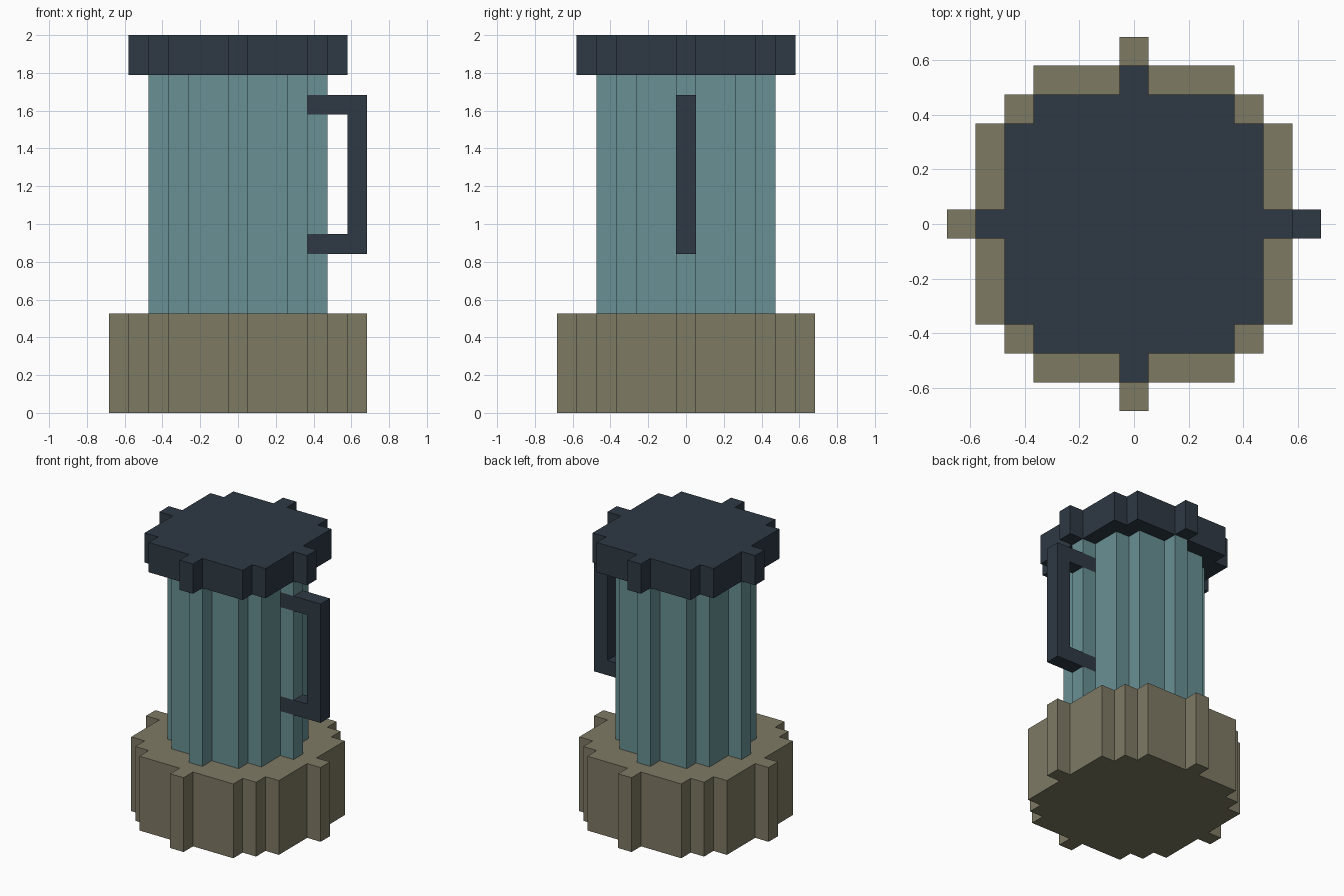
import bpy, bmesh

if "Cube" in bpy.data.objects:
    bpy.data.objects.remove(bpy.data.objects["Cube"])

U = 2 / 19  # block size: the model is 19 blocks tall


def material(name, srgb):
    mat = bpy.data.materials.new(name)
    mat.diffuse_color = [(c / 255) ** 2.2 for c in srgb] + [1]
    mat.use_nodes = True
    mat.node_tree.nodes["Principled BSDF"].inputs["Base Color"].default_value = mat.diffuse_color
    return mat


def disc(radius, z0, z1):
    """Blocks of a stepped cylinder between two layers."""
    r = range(-radius, radius + 1)
    return {(x, y, z) for x in r for y in r for z in range(z0, z1)
            if x * x + y * y <= radius * radius}


def build(name, blocks, mat):
    """Skin the outside of a set of blocks, merging coplanar faces."""
    bm = bmesh.new()
    for b in blocks:
        for axis in range(3):
            for side in (-1, 1):
                near = list(b)
                near[axis] += side
                if tuple(near) in blocks:
                    continue
                corners = []
                for s, t in ((-1, -1), (1, -1), (1, 1), (-1, 1)):
                    p = [b[0], b[1], b[2] + 0.5]
                    p[axis] += side / 2
                    p[(axis + 1) % 3] += s / 2
                    p[(axis + 2) % 3] += t / 2
                    corners.append(bm.verts.new([c * U for c in p]))
                bm.faces.new(corners if side > 0 else corners[::-1])
    bmesh.ops.remove_doubles(bm, verts=bm.verts[:], dist=U / 100)
    bmesh.ops.dissolve_limit(bm, angle_limit=0.02, verts=bm.verts[:], edges=bm.edges[:])
    mesh = bpy.data.meshes.new(name)
    bm.to_mesh(mesh)
    bm.free()
    mesh.materials.append(mat)
    bpy.context.collection.objects.link(bpy.data.objects.new(name, mesh))


stone = material("base_tan", (125, 121, 100))
teal = material("body_teal", (104, 143, 146))
slate = material("dark_slate", (50, 60, 70))

# Handle: two arms let into the body, joined by an upright grip
handle = {(x, 0, z) for x in (4, 5, 6) for z in (8, 15)} | {(6, 0, z) for z in range(8, 16)}

build("base", disc(6, 0, 5), stone)
build("body", disc(4, 5, 17) - handle, teal)
build("lid", disc(5, 17, 19), slate)
build("handle", handle, slate)
